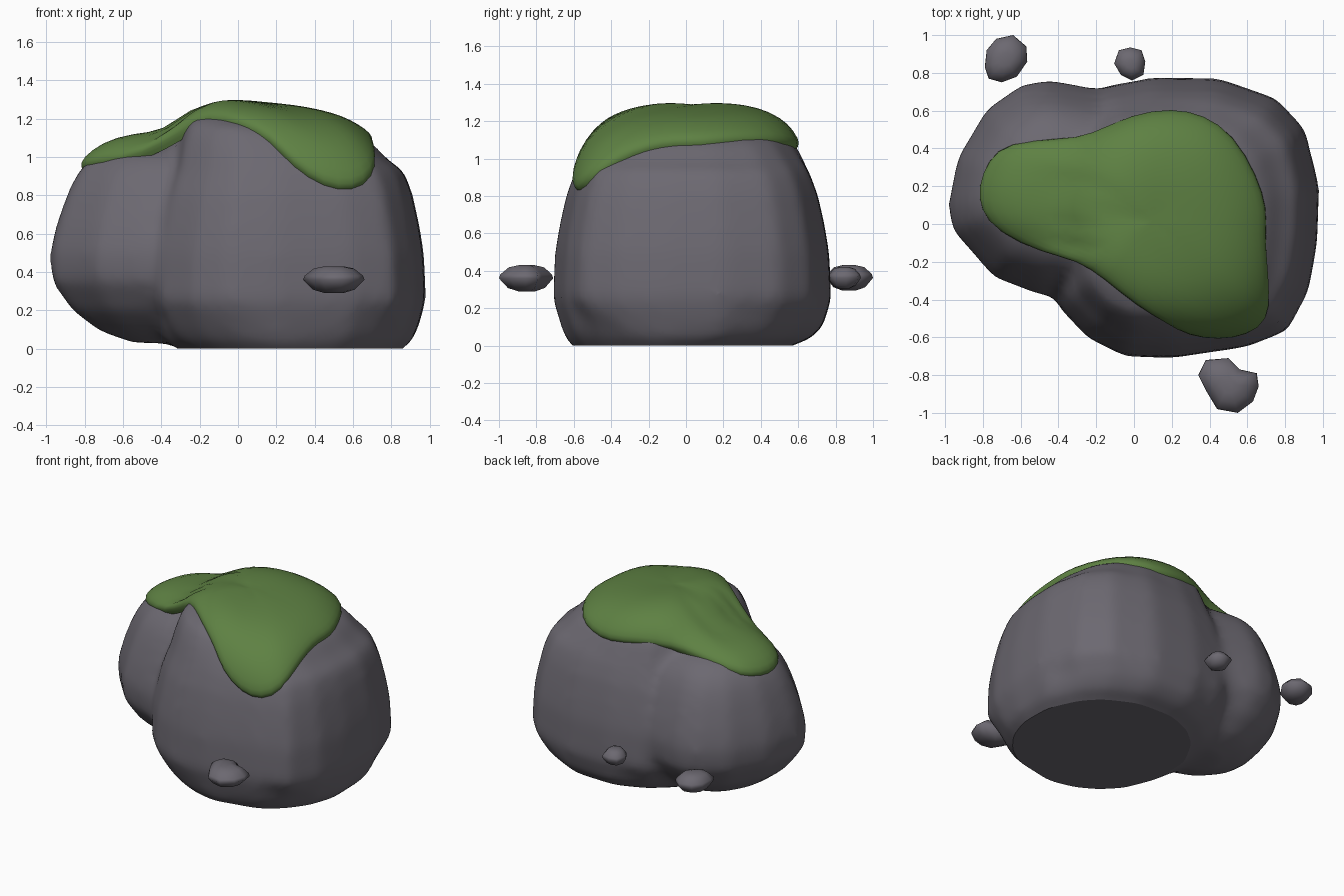
import bpy, bmesh
from mathutils import Vector
from mathutils.bvhtree import BVHTree

if "Cube" in bpy.data.objects:
    bpy.data.objects.remove(bpy.data.objects["Cube"])


def material(name, rgb):
    m = bpy.data.materials.new(name)
    m.diffuse_color = (*rgb, 1)
    m.use_nodes = True
    m.node_tree.nodes["Principled BSDF"].inputs["Base Color"].default_value = m.diffuse_color
    return m


stone = material("grey stone", (0.15, 0.14, 0.165))
green = material("moss green", (0.112, 0.22, 0.056))


def add_object(name, bm, mat):
    bmesh.ops.recalc_face_normals(bm, faces=bm.faces)
    for f in bm.faces:
        f.smooth = True
    me = bpy.data.meshes.new(name)
    bm.to_mesh(me)
    bm.free()
    me.materials.append(mat)
    ob = bpy.data.objects.new(name, me)
    bpy.context.collection.objects.link(ob)
    return ob


def loft(bm, outline, centre, levels, tilt=0.0):
    """Stack scaled outlines; levels are (height, scale, x shift, y shift, largest radius)."""
    c = Vector(centre)
    rings = []
    for level in levels:
        z, s, dx, dy, limit = (*level, 0, 0, 9)[:5] if len(level) == 2 else level
        ring = []
        for p in outline:
            d = (Vector(p) - c) * s
            d *= min(1, limit / d.length)
            ring.append(bm.verts.new((c.x + d.x + dx, c.y + d.y + dy,
                                      z + tilt * d.x * (z > 1))))
        rings.append(ring)
    n = len(outline)
    for a, b in zip(rings, rings[1:]):
        for i in range(n):
            j = (i + 1) % n
            bm.faces.new((a[i], a[j], b[j], b[i]))
    bm.faces.new(rings[0])
    bm.faces.new(rings[-1])


# boulder: a large flat-based block fused with a smaller lobe
main = [(0.975, 0.2), (0.965, -0.1), (0.92, -0.35), (0.81, -0.56), (0.6, -0.645), (0.2, -0.705),
        (-0.05, -0.695), (-0.24, -0.6), (-0.4, -0.43), (-0.45, -0.1), (-0.45, 0.25),
        (-0.35, 0.55), (-0.17, 0.72), (0.1, 0.77), (0.45, 0.765), (0.75, 0.66), (0.9, 0.5)]
lobe = [(-0.985, 0.1), (-0.935, 0.35), (-0.78, 0.61), (-0.6, 0.735), (-0.45, 0.765),
        (-0.17, 0.71), (0.1, 0.5), (0.1, -0.1), (-0.2, -0.38), (-0.49, -0.38),
        (-0.74, -0.285), (-0.965, -0.03)]
bm = bmesh.new()
loft(bm, main, (0.25, 0.03),
     [(-0.06, 0.8, 0.03, -0.06, 0.53), (0, 0.84, 0.02, -0.05, 0.59),
      (0.03, 0.9, 0.01, -0.02, 0.66), (0.1, 0.95, 0, 0, 0.72), (0.25, 1.01), (0.5, 0.995),
      (0.65, 0.96), (0.8, 0.915), (0.93, 0.85), (1.04, 0.77, -0.02, 0, 9),
      (1.13, 0.69, -0.05, 0, 9), (1.2, 0.5, -0.08, 0.02, 9), (1.235, 0.2, -0.1, 0.05, 9)],
     tilt=-0.11)
loft(bm, lobe, (-0.4, 0.2),
     [(0.03, 0.25), (0.09, 0.55), (0.2, 0.8), (0.35, 0.98), (0.5, 1), (0.65, 0.94),
      (0.8, 0.85), (0.9, 0.77), (0.97, 0.68), (1.03, 0.54), (1.07, 0.3)])
boulder = add_object("boulder", bm, stone)
mod = boulder.modifiers.new("fuse", "REMESH")
mod.mode = "VOXEL"
mod.voxel_size = 0.035
mod.use_smooth_shade = True
mod = boulder.modifiers.new("weather", "SMOOTH")
mod.factor = 0.5
mod.iterations = 11

# bake the boulder and slice its base flat
bm = bmesh.new()
bm.from_object(boulder, bpy.context.evaluated_depsgraph_get())
boulder.modifiers.clear()
cut = bmesh.ops.bisect_plane(bm, geom=bm.verts[:] + bm.edges[:] + bm.faces[:],
                             plane_co=(0, 0, 0), plane_no=(0, 0, 1), clear_inner=True)
edges = [e for e in cut["geom_cut"] if isinstance(e, bmesh.types.BMEdge)]
bmesh.ops.holes_fill(bm, edges=edges)
for f in bm.faces:
    f.smooth = True
bm.normal_update()
bm.to_mesh(boulder.data)
tree = BVHTree.FromBMesh(bm)
bm.free()
for e in boulder.data.edges:
    v = [boulder.data.vertices[i].co for i in e.vertices]
    e.use_edge_sharp = max(abs(v[0].z), abs(v[1].z)) < 1e-4

# moss cap: rings from its edge to its crown, draped over the boulder
edge = [(-0.84, 0.2, 0.93), (-0.78, 0.34, 0.94), (-0.67, 0.43, 0.97), (-0.4, 0.44, 1.0),
        (-0.2, 0.43, 1.03), (0.0, 0.51, 1.04), (0.2, 0.57, 1.02), (0.36, 0.54, 1.03),
        (0.5, 0.43, 1.02), (0.61, 0.25, 1.02), (0.67, 0.08, 1.02), (0.66, -0.05, 1.03),
        (0.69, -0.2, 1.03), (0.73, -0.37, 1.0), (0.71, -0.5, 0.88), (0.6, -0.58, 0.81),
        (0.45, -0.59, 0.83), (0.28, -0.56, 0.93), (0.17, -0.52, 1.08), (0.02, -0.42, 1.12),
        (-0.15, -0.27, 1.15), (-0.28, -0.19, 1.12), (-0.5, -0.12, 0.96), (-0.72, -0.02, 0.94),
        (-0.8, 0.08, 0.93)]
edge = [tree.find_nearest(Vector(p))[0] for p in edge]
crown, core = Vector((0.1, 0.02, 1.28)), Vector((0, 0.05, 0.4))


def drape(p, lift):
    d = (p - core).normalized()
    hit, normal, _, _ = tree.ray_cast(core + d * 3, -d)
    return hit + normal * lift


bm = bmesh.new()
rings = []
for t, lift in [(1.0, -0.03), (0.99, 0.02), (0.94, 0.045), (0.82, 0.055), (0.68, 0.06),
                (0.52, 0.06), (0.35, 0.055), (0.17, 0.05)]:
    rings.append([bm.verts.new(drape(crown.lerp(p, t), lift)) for p in edge])
top = bm.verts.new(drape(crown, 0.045))
n = len(edge)
for i in range(n):
    j = (i + 1) % n
    for a, b in zip(rings, rings[1:]):
        bm.faces.new((a[i], a[j], b[j], b[i]))
    bm.faces.new((rings[-1][i], rings[-1][j], top))
moss = add_object("moss_cap", bm, green)
mod = moss.modifiers.new("soften", "SUBSURF")
mod.levels = mod.render_levels = 1

# loose pebbles around the boulder
front = [(0.34, -0.8), (0.38, -0.72), (0.5, -0.71), (0.56, -0.77), (0.65, -0.79), (0.66, -0.86),
         (0.63, -0.94), (0.55, -1.0), (0.44, -0.98), (0.38, -0.88)]
back_left = [(-0.79, 0.83), (-0.78, 0.92), (-0.73, 0.98), (-0.64, 1.0), (-0.57, 0.94),
             (-0.565, 0.86), (-0.62, 0.78), (-0.70, 0.75), (-0.77, 0.77)]
back = [(-0.105, 0.85), (-0.08, 0.92), (-0.02, 0.935), (0.04, 0.92), (0.06, 0.86),
        (0.05, 0.79), (-0.01, 0.76), (-0.07, 0.79)]
for name, pts, c, lo, hi in [("front_pebble", front, (0.5, -0.85), 0.29, 0.43),
                             ("back_left_pebble", back_left, (-0.68, 0.87), 0.295, 0.43),
                             ("back_pebble", back, (-0.02, 0.845), 0.305, 0.42)]:
    bm = bmesh.new()
    h = hi - lo
    loft(bm, pts, c, [(lo, 0.3), (lo + 0.13 * h, 0.68), (lo + 0.5 * h, 1),
                      (lo + 0.65 * h, 0.95), (lo + 0.92 * h, 0.65), (hi, 0.3)])
    add_object(name, bm, stone)
